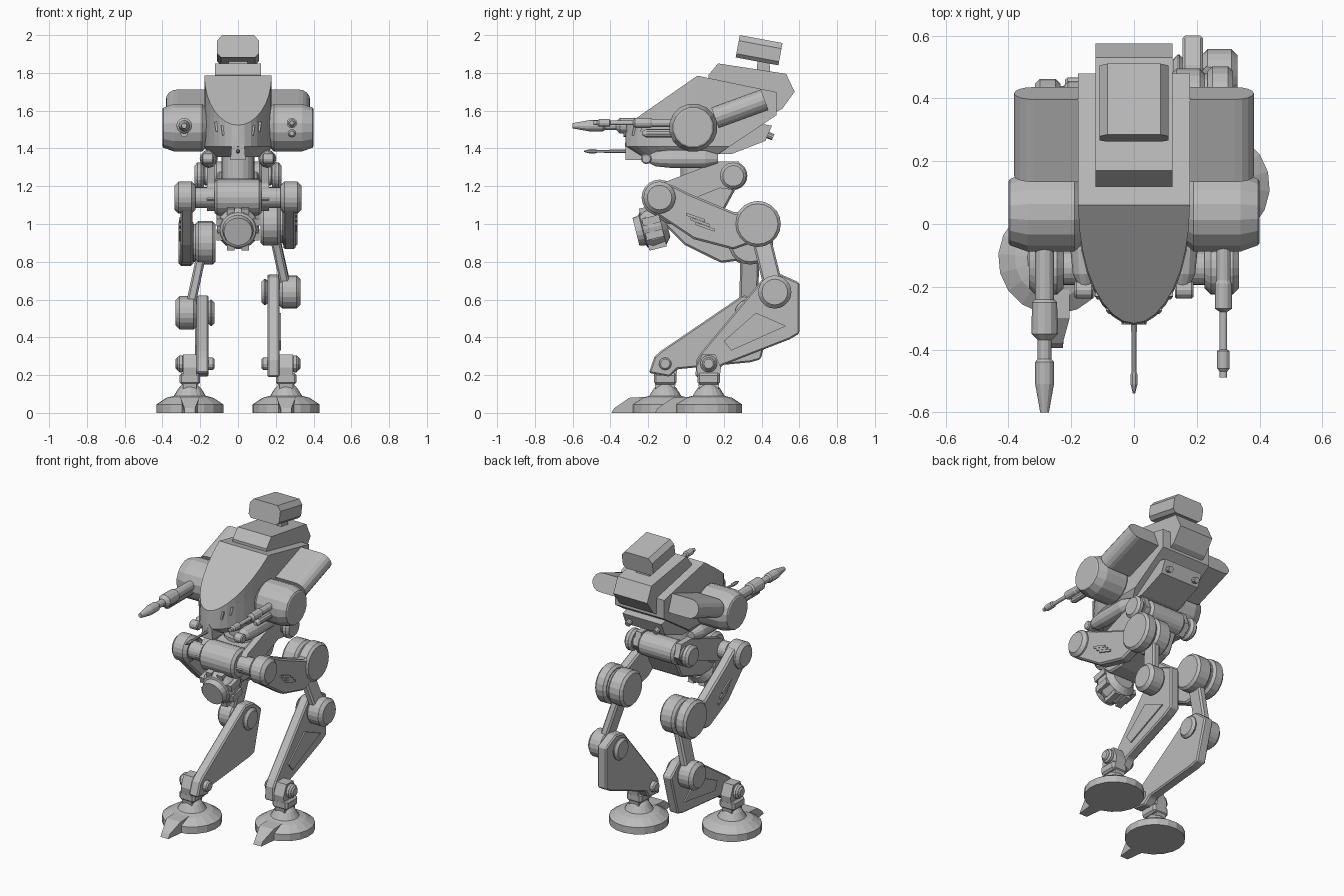
import bpy, bmesh, math
from mathutils import Vector, Matrix

if "Cube" in bpy.data.objects:
    bpy.data.objects.remove(bpy.data.objects["Cube"])

grey = bpy.data.materials.new("armour grey")
grey.use_nodes = True
grey.diffuse_color = (0.5, 0.5, 0.5, 1)
grey.node_tree.nodes["Principled BSDF"].inputs["Base Color"].default_value = (0.5, 0.5, 0.5, 1)


def finish(name, bm, bevel=0):
    bmesh.ops.recalc_face_normals(bm, faces=bm.faces)
    mesh = bpy.data.meshes.new(name)
    bm.to_mesh(mesh)
    bm.free()
    mesh.materials.append(grey)
    ob = bpy.data.objects.new(name, mesh)
    bpy.context.collection.objects.link(ob)
    if bevel:
        mod = ob.modifiers.new("Bevel", "BEVEL")
        mod.width, mod.segments, mod.limit_method = bevel, 1, "ANGLE"
    return ob


def loft(rings):
    """Closed solid through rings of equal vertex count."""
    bm = bmesh.new()
    rows = [[bm.verts.new(p) for p in ring] for ring in rings]
    n = len(rows[0])
    for a, b in zip(rows, rows[1:]):
        for i in range(n):
            bm.faces.new((a[i], a[(i + 1) % n], b[(i + 1) % n], b[i]))
    bm.faces.new(rows[0])
    bm.faces.new(rows[-1])
    return bm


def prism(name, pts, a, b, axis="x", bevel=0, tilt=0, pivot=(0, 0, 0)):
    """Extrude a (y, z) outline along x, or an (x, z) outline along y."""
    place = (lambda p, d: (d, p[0], p[1])) if axis == "x" else (lambda p, d: (p[0], d, p[1]))
    bm = loft([[place(p, d) for p in pts] for d in (a, b)])
    spin = Matrix.Rotation(math.radians(tilt), 4, "X")
    bm.transform(Matrix.Translation(pivot) @ spin @ Matrix.Translation(-Vector(pivot)))
    return finish(name, bm, bevel)


def turned(name, p, d, profile, n=20):
    """Turn a (distance, radius) profile about direction d from p."""
    p, d = Vector(p), Vector(d).normalized()
    u = d.orthogonal().normalized()
    v = d.cross(u)
    ring = lambda t, r: [p + d * t + (u * math.cos(k) + v * math.sin(k)) * r
                         for k in (math.tau * (i + 0.5) / n for i in range(n))]
    return finish(name, loft([ring(t, r) for t, r in profile]))


def drum(name, s, y, z, x0, x1, r, chamfer=0.015, n=20):
    """Chamfered cylinder across the body, mirrored by s."""
    w = x1 - x0
    turned(name, (s * x0, y, z), (s, 0, 0),
           [(0, r - chamfer), (chamfer, r), (w - chamfer, r), (w, r - chamfer)], n)


def beam(name, p, q, wide, deep, bevel=0):
    p, q = Vector(p), Vector(q)
    d = (q - p).normalized()
    u = (Vector((1, 0, 0)) - d * d.x).normalized()
    v = d.cross(u)
    corners = [u * i * wide / 2 + v * j * deep / 2 for i, j in ((1, 1), (-1, 1), (-1, -1), (1, -1))]
    return finish(name, loft([[e + c for c in corners] for e in (p, q)]), bevel)


def carry(pts, a, b, a2, b2):
    """Move outline points from bone a-b to bone a2-b2."""
    a, b, a2, b2 = (complex(*k) for k in (a, b, a2, b2))
    out = [a2 + (complex(*p) - a) * (b2 - a2) / (b - a) for p in pts]
    return [(c.real, c.imag) for c in out]


# Legs: one design, two poses
HIP, KNEE, HOCK, ANKLE = (-0.14, 1.14), (0.38, 1.0), (0.47, 0.64), (0.12, 0.26)
THIGH = [(-0.2, 1.08), (-0.18, 1.2), (-0.08, 1.21), (0.02, 1.16), (0.14, 1.11), (0.26, 1.06),
         (0.38, 1.09), (0.38, 0.91), (0.25, 0.865), (0.04, 0.92), (-0.08, 1.0)]
SHIN = [(0.415, 0.72), (0.5, 0.735), (0.6, 0.69), (0.6, 0.42), (0.55, 0.39),
        (0.19, 0.25), (0.16, 0.2), (0.05, 0.19), (0.055, 0.28), (0.08, 0.32)]


def leg(s, side, knee, hock, ankle):
    thigh = carry(THIGH, HIP, KNEE, HIP, knee)
    prism(side + "_thigh", thigh, s * 0.24, s * 0.305, bevel=0.01)
    for i in range(3):
        y, z = 0.0 + 0.025 * i, 1.06 - 0.025 * i
        slat = [(y, z), (y + 0.1, z - 0.035), (y + 0.1, z - 0.05), (y, z - 0.015)]
        prism(side + "_thigh_vent", carry(slat, HIP, KNEE, HIP, knee), s * 0.3, s * 0.313)
    drum(side + "_hip_drum", s, *HIP, 0.225, 0.335, 0.085, 0.02)
    drum(side + "_hip_axle", s, *HIP, 0.1, 0.24, 0.055)
    drum(side + "_knee_outer", s, *knee, 0.235, 0.315, 0.122)
    drum(side + "_knee_core", s, *knee, 0.16, 0.25, 0.1)
    drum(side + "_knee_inner", s, *knee, 0.12, 0.225, 0.115)
    beam(side + "_lower_link", (s * 0.18, *knee), (s * 0.26, *hock), 0.05, 0.1, 0.01)
    drum(side + "_hock_drum", s, *hock, 0.215, 0.33, 0.088, 0.02)
    drum(side + "_hock_boss", s, *hock, 0.125, 0.16, 0.07)
    prism(side + "_shin", carry(SHIN, HOCK, ANKLE, hock, ankle), s * 0.155, s * 0.22, bevel=0.008)
    panel = [(0.37, 0.53), (0.53, 0.46), (0.24, 0.33), (0.2, 0.38)]
    prism(side + "_shin_panel", carry(panel, HOCK, ANKLE, hock, ankle), s * 0.215, s * 0.228)
    # Ankle and foot
    y, z = ankle
    x = s * 0.255
    drum(side + "_ankle_axle", s, y, z, 0.125, 0.33, 0.033, 0.008, 12)
    drum(side + "_ankle_cap", s, y, z, 0.285, 0.32, 0.045, 0.01, 12)
    prism(side + "_ankle_block", [(y - 0.05, 0.12), (y - 0.065, 0.24), (y - 0.035, 0.31),
          (y + 0.035, 0.31), (y + 0.065, 0.24), (y + 0.05, 0.12)], x - 0.035, x + 0.035)
    prism(side + "_ankle_yoke", [(y - 0.06, 0.15), (y - 0.06, 0.21), (y + 0.06, 0.21),
          (y + 0.06, 0.15)], x - 0.055, x + 0.055, bevel=0.012)
    turned(side + "_foot", (x, y, 0), (0, 0, 1),
           [(0, 0.178), (0.045, 0.178), (0.08, 0.125), (0.09, 0.085), (0.13, 0.06), (0.15, 0.04)], 18)
    toe = [(y - 0.1, 0), (y - 0.1, 0.085), (y - 0.19, 0.08), (y - 0.27, 0.025), (y - 0.285, 0)]
    width = lambda p: 0.05 if p[0] > y - 0.2 else 0.028
    finish(side + "_toe", loft([[(x + k * width(p), *p) for p in toe] for k in (-1, 1)]))


leg(1, "left", KNEE, HOCK, ANKLE)
leg(-1, "right", (0.34, 0.9), (0.33, 0.53), (-0.11, 0.26))

# Pelvis with front and rear cross axles
prism("pelvis", [(-0.18, 1.06), (-0.16, 1.2), (0.0, 1.23), (0.2, 1.28), (0.27, 1.2),
      (0.2, 1.07), (0.0, 1.0), (-0.1, 1.0)], -0.11, 0.11, bevel=0.01)
drum("front_axle", 1, *HIP, -0.125, 0.125, 0.095)
drum("rear_axle", 1, 0.25, 1.255, -0.13, 0.13, 0.075)
for s in (1, -1):
    prism("pelvis_arm", [(-0.2, 1.13), (-0.13, 1.215), (0.17, 1.33), (0.28, 1.33), (0.31, 1.25),
          (0.26, 1.18), (0.18, 1.19), (-0.12, 1.07)], s * 0.125, s * 0.165)
    drum("rear_axle_neck", s, 0.25, 1.255, 0.12, 0.19, 0.05)
    drum("rear_axle_cap", s, 0.25, 1.255, 0.18, 0.23, 0.07)

# Chin turret with ring lugs
hub, aim = Vector((0, -0.1, 1.0)), Vector((0, -1, -0.25)).normalized()
turned("chin_turret", hub, aim, [(0, 0.07), (0.03, 0.105), (0.1, 0.112), (0.13, 0.095),
                                 (0.135, 0.082), (0.17, 0.075)], 20)
for i in range(8):
    k = math.tau * (i + 0.5) / 8
    out = Vector((math.cos(k), 0, 0)) + aim.cross(Vector((1, 0, 0))) * math.sin(k)
    beam("turret_lug", hub + out * 0.102 + aim * 0.03, hub + out * 0.102 + aim * 0.125, 0.04, 0.04)

# Waist
turned("waist", (0, 0.06, 1.18), (0, 0, 1), [(0, 0.12), (0.06, 0.12), (0.06, 0.088), (0.22, 0.088)])

# Hull: rounded nose, sloped roof, undercut tail
outline = [(0.178 * math.cos(k), 0.06 - 0.375 * math.sin(k))
           for k in (math.pi * i / 16 for i in range(17))] + [(-0.178, 0.48), (0.178, 0.48)]
bm = loft([[(x * f, 0.06 + (y - 0.06) * f, z) for x, y in outline]
           for f, z in ((0.8, 1.355), (1.02, 1.41), (1, 1.56), (1, 1.9))])
for co, no in (((0, 0.06, 1.785), (0, -0.571, 0.821)), ((0, 0.06, 1.785), (0, 0.085, 0.41)),
               ((0, 0.17, 1.37), (0, 0.2, -0.3))):
    bmesh.ops.bisect_plane(bm, geom=bm.verts[:] + bm.edges[:] + bm.faces[:],
                           plane_co=co, plane_no=no, clear_outer=True)
    bmesh.ops.holes_fill(bm, edges=bm.edges, sides=0)
finish("hull", bm)
prism("rear_housing", [(0.12, 1.72), (0.12, 1.79), (0.17, 1.85), (0.53, 1.795), (0.575, 1.7),
      (0.51, 1.61), (0.3, 1.5), (0.12, 1.5)], -0.122, 0.122)
prism("tail_bracket", [(0.1, 1.44), (0.16, 1.37), (0.24, 1.37), (0.42, 1.44), (0.455, 1.52),
      (0.3, 1.55)], -0.14, 0.14)
for s in (1, -1):
    turned("tail_bolt", (s * 0.1, 0.41, 1.48), (0, 1, -0.4), [(0, 0.018), (0.055, 0.018)], 10)
    for x, z in ((0.075, 1.47), (0.11, 1.49)):
        y = 0.06 - 0.375 * math.sqrt(1 - (x / 0.178) ** 2)
        beam("nose_slot", (s * x, y, z), (s * (x + 0.008), y + 0.01, z + 0.05), 0.014, 0.012)

# Head on its neck
prism("neck", [(0.37, 1.76), (0.38, 1.88), (0.44, 1.88), (0.45, 1.76)], -0.05, 0.05)
prism("head", [(-0.11, 1.88), (-0.11, 1.95), (-0.085, 1.98), (0.085, 1.98), (0.11, 1.95),
      (0.11, 1.88), (0.09, 1.86), (-0.09, 1.86)], 0.272, 0.502, axis="y",
      tilt=-10.5, pivot=(0, 0.387, 1.92))

# Shoulders, launcher pods, under-slung tanks
for s in (1, -1):
    turned("shoulder", (s * 0.16, 0.038, 1.51), (s, 0, 0),
           [(0, 0.1), (0.03, 0.128), (0.18, 0.128), (0.235, 0.108), (0.24, 0.1)], 16)
    arc = [(s * (0.32 + 0.062 * math.cos(k)), 1.61 + 0.058 * math.sin(k))
           for k in (math.pi * (i / 8 - 0.5) for i in range(9))]
    prism("launcher_pod", [(s * 0.165, 1.552)] + arc + [(s * 0.165, 1.668)], 0.145, 0.425,
          axis="y", tilt=20, pivot=(0, 0.285, 1.61))
    turned("belly_tank", (s * 0.155, -0.2, 1.345), (0, 1, 0),
           [(0, 0.02), (0.04, 0.04), (0.12, 0.048), (0.3, 0.048), (0.37, 0.025)], 12)
    drum("tank_pivot", s, -0.21, 1.345, 0.13, 0.19, 0.028, 0.006, 12)

# Weapons
turned("heavy_cannon", (-0.285, -0.03, 1.52), (0, -1, 0),
       [(0, 0.03), (0.21, 0.03), (0.22, 0.04), (0.32, 0.042), (0.34, 0.022), (0.4, 0.022),
        (0.41, 0.03), (0.48, 0.03), (0.57, 0.014)], 12)
turned("cannon_side_tube", (-0.285, -0.05, 1.48), (0, -1, 0), [(0, 0.02), (0.28, 0.02)], 10)
turned("light_gun", (0.285, -0.03, 1.535), (0, -1, 0),
       [(0, 0.022), (0.15, 0.022), (0.16, 0.027), (0.24, 0.027), (0.25, 0.012), (0.37, 0.012),
        (0.375, 0.02), (0.43, 0.02), (0.44, 0.012), (0.46, 0.012)], 12)
turned("light_gun_lower", (0.285, -0.03, 1.48), (0, -1, 0), [(0, 0.022), (0.18, 0.022), (0.2, 0.012)], 10)
prism("nose_mount", [(-0.04, 1.34), (-0.035, 1.41), (-0.015, 1.435), (0.015, 1.435),
      (0.035, 1.41), (0.04, 1.34)], -0.32, -0.2, axis="y")
turned("nose_gun", (0, -0.3, 1.385), (0, -1, 0),
       [(0, 0.01), (0.17, 0.008), (0.18, 0.012), (0.21, 0.012), (0.24, 0.004)], 8)
